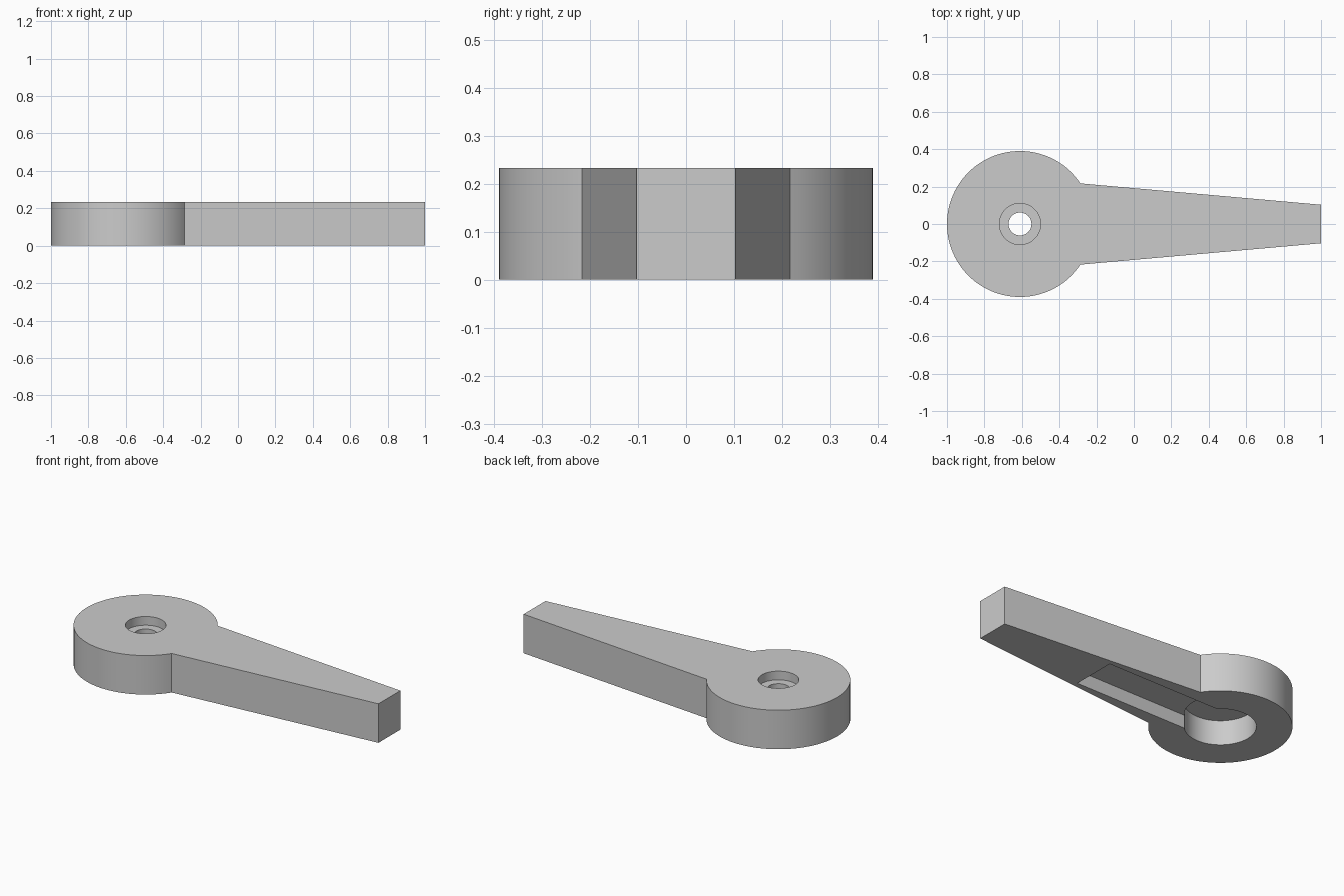
import bpy
import bmesh
import math

if "Cube" in bpy.data.objects:
    bpy.data.objects.remove(bpy.data.objects["Cube"], do_unlink=True)

HUB_X, HUB_R = -0.61, 0.39
HEIGHT = 0.233
JOIN_Y, TIP_Y = 0.217, 0.103

grey = bpy.data.materials.new("plain_grey")
grey.use_nodes = True
colour = (0.6, 0.6, 0.6, 1)
grey.diffuse_color = colour
grey.node_tree.nodes["Principled BSDF"].inputs["Base Color"].default_value = colour


def extrude_outline(name, points, z0, z1):
    """Solid prism from a counter-clockwise outline."""
    bm = bmesh.new()
    face = bm.faces.new([bm.verts.new((x, y, z0)) for x, y in points])
    top = bmesh.ops.extrude_face_region(bm, geom=[face])["geom"]
    moved = [v for v in top if isinstance(v, bmesh.types.BMVert)]
    bmesh.ops.translate(bm, verts=moved, vec=(0, 0, z1 - z0))
    bmesh.ops.recalc_face_normals(bm, faces=bm.faces)
    mesh = bpy.data.meshes.new(name)
    bm.to_mesh(mesh)
    bm.free()
    mesh.materials.append(grey)
    obj = bpy.data.objects.new(name, mesh)
    bpy.context.collection.objects.link(obj)
    return obj


def arc(radius, start, end, steps):
    return [(HUB_X + radius * math.cos(start + (end - start) * i / steps),
             radius * math.sin(start + (end - start) * i / steps))
            for i in range(steps + 1)]


def circle(radius, steps=96):
    return arc(radius, 0, math.tau, steps)[:-1]


# Round hub and tapered arm in one outline
join = math.asin(JOIN_Y / HUB_R)
outline = arc(HUB_R, join, math.tau - join, 96) + [(1, -TIP_Y), (1, TIP_Y)]
lever = extrude_outline("lever_body", outline, 0, HEIGHT)

# Recesses: underside slot and pocket, top counterbore, through hole
slot = [(HUB_X, -0.136), (0.285, -0.136), (0.285, 0.136), (HUB_X, 0.136)]
cutters = [
    extrude_outline("slot_cutter", slot, -0.1, 0.08),
    extrude_outline("pocket_cutter", circle(0.195), -0.1, 0.15),
    extrude_outline("counterbore_cutter", circle(0.11), HEIGHT - 0.052, 0.4),
    extrude_outline("hole_cutter", circle(0.061), -0.2, 0.5),
]

bpy.ops.object.select_all(action="DESELECT")
bpy.context.view_layer.objects.active = lever
lever.select_set(True)
for cutter in cutters:
    cutter.hide_render = True
    mod = lever.modifiers.new(cutter.name, "BOOLEAN")
    mod.operation = "DIFFERENCE"
    mod.solver = "EXACT"
    mod.object = cutter
    bpy.ops.object.modifier_apply(modifier=mod.name)
    bpy.data.objects.remove(cutter, do_unlink=True)

bpy.ops.object.shade_smooth_by_angle(angle=math.radians(30))
